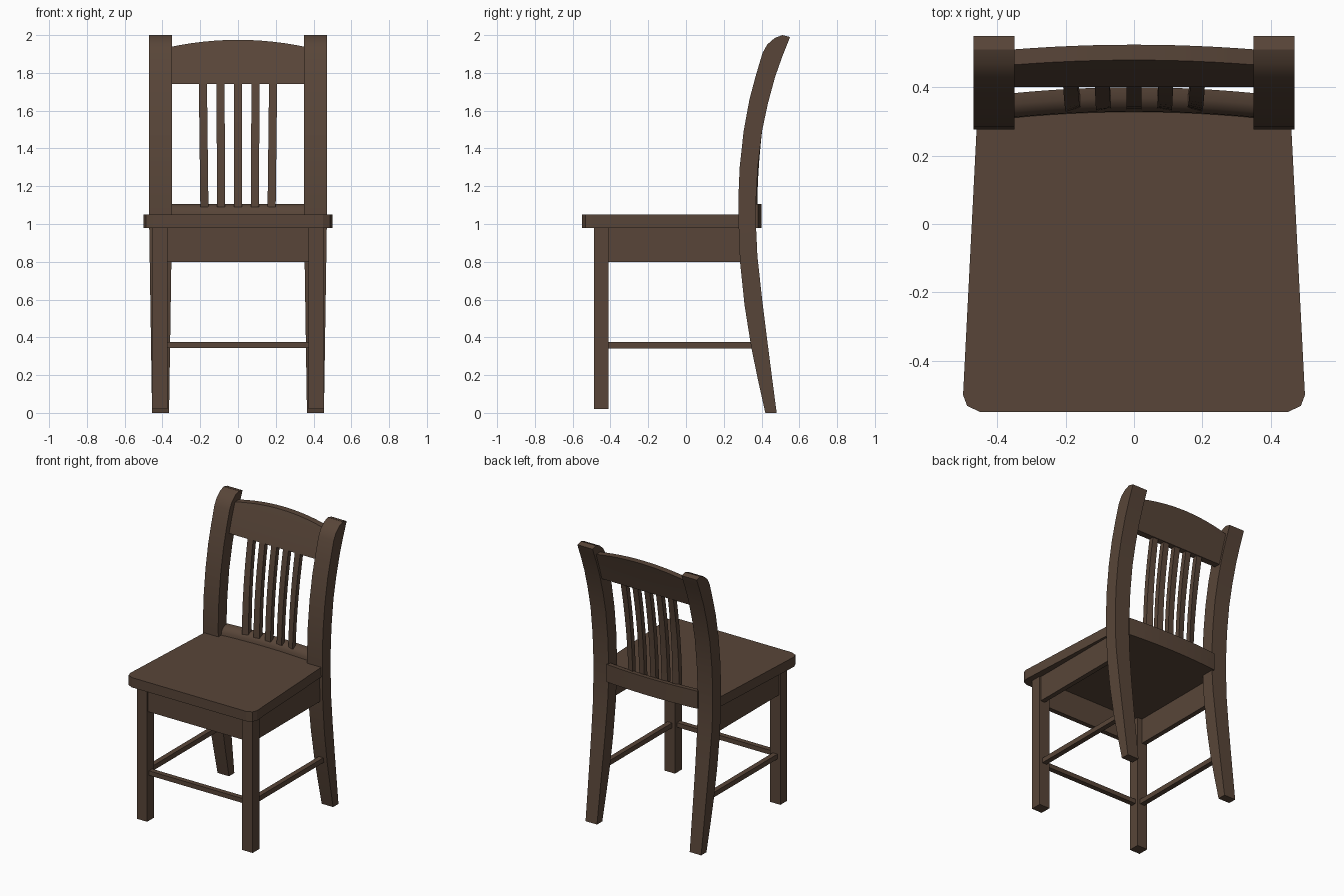
import bpy, bmesh, math

if "Cube" in bpy.data.objects:
    bpy.data.objects.remove(bpy.data.objects["Cube"])

wood = bpy.data.materials.new("dark brown wood")
wood.diffuse_color = (0.098, 0.060, 0.040, 1)
wood.use_nodes = True
wood.node_tree.nodes["Principled BSDF"].inputs["Base Color"].default_value = wood.diffuse_color


def loft(name, rings, smooth=False):
    """Closed solid through a list of equal-length point rings."""
    bm = bmesh.new()
    vs = [[bm.verts.new(p) for p in r] for r in rings]
    n = len(vs[0])
    for a, b in zip(vs, vs[1:]):
        for i in range(n):
            j = (i + 1) % n
            bm.faces.new((a[i], a[j], b[j], b[i]))
    bm.faces.new(vs[0])
    bm.faces.new(vs[-1])
    bmesh.ops.recalc_face_normals(bm, faces=bm.faces[:])
    me = bpy.data.meshes.new(name)
    bm.to_mesh(me)
    bm.free()
    me.materials.append(wood)
    ob = bpy.data.objects.new(name, me)
    bpy.context.collection.objects.link(ob)
    if smooth:
        bpy.ops.object.select_all(action='DESELECT')
        ob.select_set(True)
        bpy.context.view_layer.objects.active = ob
        bpy.ops.object.shade_smooth_by_angle(angle=math.radians(30))
    return ob


def box(name, x0, x1, y0, y1, z0, z1):
    return loft(name, [[(x0, y0, z), (x1, y0, z), (x1, y1, z), (x0, y1, z)]
                       for z in (z0, z1)])


def bow(x):
    """Backward curve of the seat's rear edge, 0 at centre."""
    return -0.018 * (x / 0.36) ** 2


STEPS = [-0.36 + 0.72 * i / 12 for i in range(13)]

# Seat: tapered board with clipped front corners and bowed rear edge
right = [(0.45, -0.55), (0.488, -0.532), (0.50, -0.50), (0.46, 0.285), (0.36, 0.285)]
outline = right + [(x, 0.40 + bow(x)) for x in reversed(STEPS)]
outline += [(-x, y) for x, y in reversed(right)]
loft("seat", [[(x, y, z) for x, y in outline] for z in (0.98, 1.05)])

# Lower back rail sitting on the seat, with a rounded front
prof = [(0.327, 1.04), (0.330, 1.07), (0.345, 1.092), (0.368, 1.105), (0.40, 1.105), (0.40, 1.04)]
loft("lower_back_rail", [[(x, y + bow(x), z) for y, z in prof] for x in STEPS], True)

# Crest rail: leaning board with an arched top
rings = []
for x in STEPS:
    t = 1.975 - 0.038 * (x / 0.36) ** 2
    yt = 0.465 + (t - 1.937) * 0.38
    rings.append([(x, 0.400, 1.74), (x, 0.430, 1.84), (x, yt, t),
                  (x, yt + 0.045, t), (x, 0.477, 1.84), (x, 0.446, 1.74)])
loft("crest_rail", rings, True)

# Back slats: bowed and slightly fanned
for i in range(-2, 3):
    rings = []
    for k in range(9):
        u = k / 8
        z = 1.09 + 0.67 * u
        x = i * (0.089 + 0.004 * u)
        y = 0.335 + 0.015 * u + 0.058 * u * u
        tw = -0.0035 * i * (1 - u)
        w = 0.0215
        rings.append([(x - w, y - tw, z), (x + w, y + tw, z),
                      (x + w, y + tw + 0.035, z), (x - w, y - tw + 0.035, z)])
    loft(f"back_slat_{i + 3}", rings, True)

# Rear post side profile: front y, front z, back y, back z
POST = [(0.42, 0, 0.48, 0), (0.38, 0.18, 0.455, 0.19), (0.345, 0.35, 0.43, 0.385),
        (0.31, 0.57, 0.403, 0.60), (0.286, 0.80, 0.378, 0.83), (0.279, 0.98, 0.371, 0.98),
        (0.277, 1.13, 0.371, 1.13), (0.284, 1.30, 0.380, 1.30), (0.305, 1.49, 0.402, 1.49),
        (0.336, 1.66, 0.434, 1.64), (0.368, 1.78, 0.472, 1.78), (0.405, 1.905, 0.511, 1.89),
        (0.430, 1.950, 0.531, 1.94), (0.470, 1.985, 0.543, 1.97), (0.510, 2.0, 0.55, 1.99)]

for s, side in ((-1, "left"), (1, "right")):
    # Rear leg and back post in one piece
    rings = []
    for yf, zf, yb, zb in POST:
        t = 0.015 * max(0, 1 - zf / 0.98)
        a, b = s * (0.35 + t), s * (0.47 - t)
        rings.append([(a, yf, zf), (b, yf, zf), (b, yb, zb), (a, yb, zb)])
    loft(f"rear_post_{side}", rings, True)

    # Front leg
    box(f"front_leg_{side}", s * 0.374, s * 0.456, -0.487, -0.41, 0.02, 0.985)

    # Side apron
    loft(f"side_apron_{side}", [[(s * a, y, 0.80), (s * b, y, 0.80), (s * b, y, 0.985), (s * a, y, 0.985)]
                                for y, a, b in ((-0.42, 0.412, 0.446), (0.31, 0.412, 0.446))])

    # Side stretcher
    box(f"side_stretcher_{side}", s * 0.397, s * 0.433, -0.42, 0.37, 0.34, 0.375)

# Front apron and front stretcher
box("front_apron", -0.38, 0.38, -0.477, -0.443, 0.80, 0.985)
box("front_stretcher", -0.38, 0.38, -0.467, -0.431, 0.343, 0.375)
